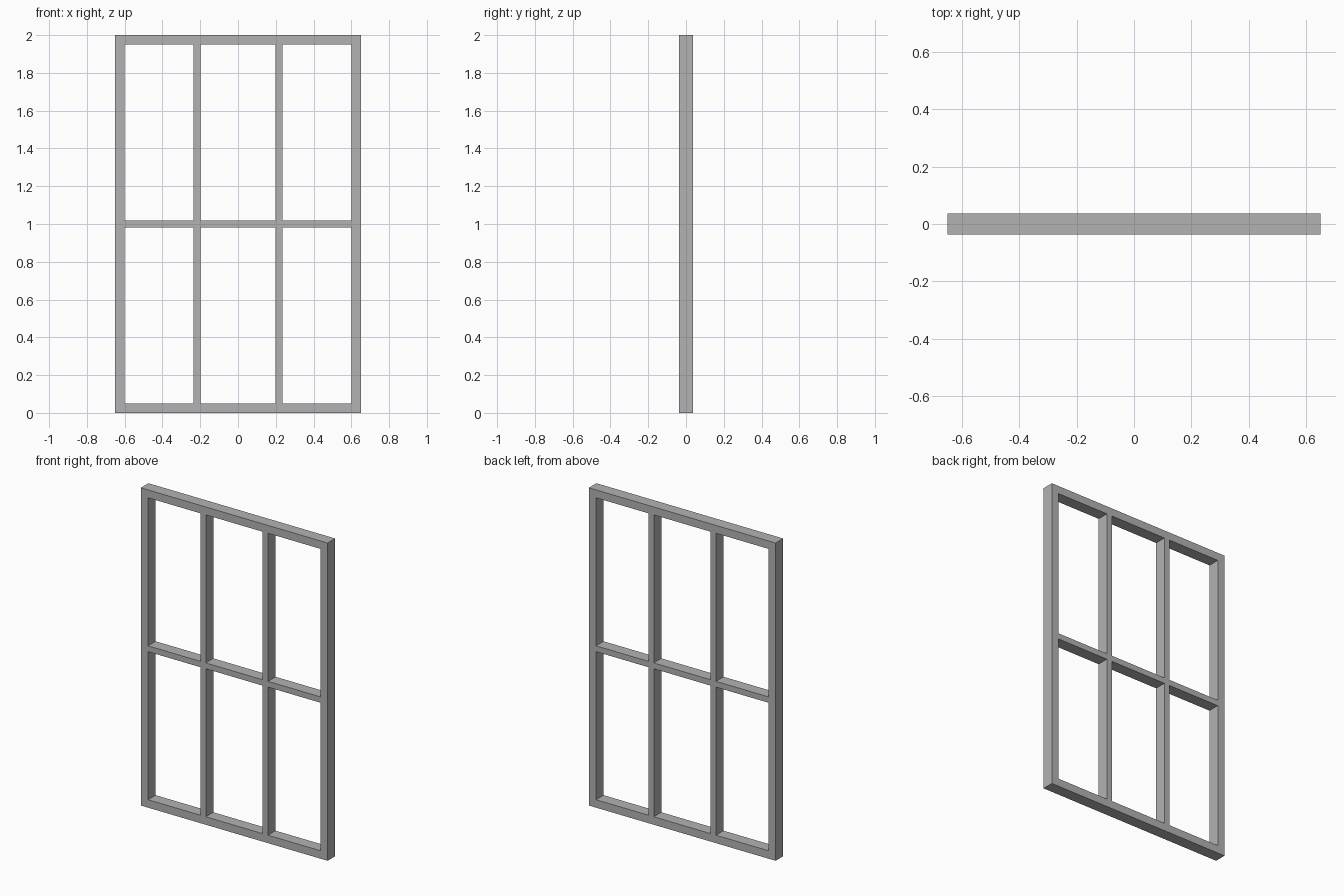
import bpy
import bmesh

cube = bpy.data.objects.get("Cube")
if cube:
    bpy.data.objects.remove(cube, do_unlink=True)

WIDTH, HEIGHT, DEPTH = 1.3, 2.0, 0.075
BORDER, BAR = 0.05, 0.037
COLUMNS, ROWS = 3, 2


def grid_lines(start, length, panes):
    """Edges of the solid strips: border, evenly spaced bars, border."""
    lines = [start, start + BORDER]
    for i in range(1, panes):
        centre = start + length * i / panes
        lines += [centre - BAR / 2, centre + BAR / 2]
    return lines + [start + length - BORDER, start + length]


# Grey paint
grey = bpy.data.materials.new("grey_paint")
grey.use_nodes = True
colour = (0.45, 0.45, 0.45, 1)
grey.diffuse_color = colour
grey.node_tree.nodes["Principled BSDF"].inputs["Base Color"].default_value = colour

# Flat lattice: every cell is solid except the pane openings
xs = grid_lines(-WIDTH / 2, WIDTH, COLUMNS)
zs = grid_lines(0, HEIGHT, ROWS)
bm = bmesh.new()
verts = [[bm.verts.new((x, -DEPTH / 2, z)) for z in zs] for x in xs]
for i in range(len(xs) - 1):
    for j in range(len(zs) - 1):
        if i % 2 and j % 2:
            continue
        bm.faces.new((verts[i][j], verts[i + 1][j],
                      verts[i + 1][j + 1], verts[i][j + 1]))

# Give the lattice its depth
result = bmesh.ops.extrude_face_region(bm, geom=bm.faces[:], use_keep_orig=True)
moved = [g for g in result["geom"] if isinstance(g, bmesh.types.BMVert)]
bmesh.ops.translate(bm, verts=moved, vec=(0, DEPTH, 0))
bmesh.ops.recalc_face_normals(bm, faces=bm.faces[:])

mesh = bpy.data.meshes.new("window_frame")
bm.to_mesh(mesh)
bm.free()
mesh.materials.append(grey)
frame = bpy.data.objects.new("window_frame", mesh)
bpy.context.collection.objects.link(frame)
